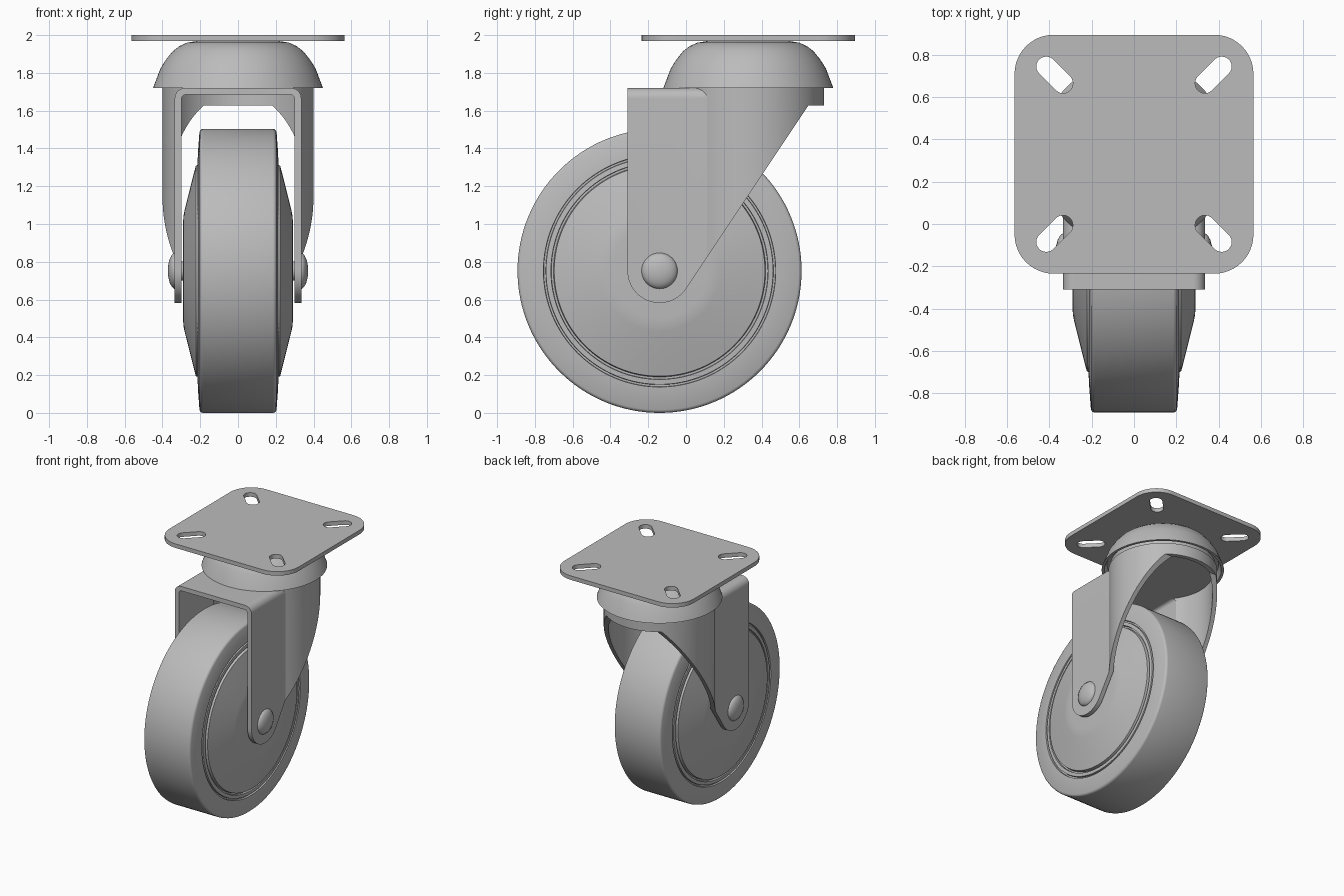
import bpy, bmesh, math
from mathutils import Matrix, Vector

if "Cube" in bpy.data.objects:
    bpy.data.objects.remove(bpy.data.objects["Cube"], do_unlink=True)

grey = bpy.data.materials.new("plain grey")
grey.use_nodes = True
grey.diffuse_color = (0.5, 0.5, 0.5, 1)
grey.node_tree.nodes["Principled BSDF"].inputs["Base Color"].default_value = (0.5, 0.5, 0.5, 1)

AXLE = Vector((0, -0.14, 0.752))
SWIVEL_Y = 0.33


def finish(name, bm):
    bmesh.ops.remove_doubles(bm, verts=bm.verts, dist=1e-5)
    bmesh.ops.recalc_face_normals(bm, faces=bm.faces)
    mesh = bpy.data.meshes.new(name)
    bm.to_mesh(mesh)
    bm.free()
    mesh.materials.append(grey)
    obj = bpy.data.objects.new(name, mesh)
    bpy.context.collection.objects.link(obj)
    return obj


def activate(obj):
    bpy.ops.object.select_all(action='DESELECT')
    obj.select_set(True)
    bpy.context.view_layer.objects.active = obj


def smooth(obj, angle=35):
    activate(obj)
    bpy.ops.object.shade_smooth_by_angle(angle=math.radians(angle))


def lathe(name, profile, matrix, steps=96):
    """Spin (radius, height) points about z, then place with the matrix."""
    bm = bmesh.new()
    verts = [bm.verts.new((r, 0, h)) for r, h in profile]
    edges = [bm.edges.new(pair) for pair in zip(verts, verts[1:])]
    bmesh.ops.spin(bm, geom=verts + edges, cent=(0, 0, 0), axis=(0, 0, 1),
                   angle=math.tau, steps=steps, use_merge=True)
    bm.transform(matrix)
    return finish(name, bm)


def prism(name, points, axis, low, high):
    """Extrude a 2D outline along the x, y or z axis."""
    place = {'x': lambda a, b: (low, a, b),
             'y': lambda a, b: (a, low, b),
             'z': lambda a, b: (a, b, low)}[axis]
    bm = bmesh.new()
    face = bm.faces.new([bm.verts.new(place(*p)) for p in points])
    out = bmesh.ops.extrude_face_region(bm, geom=[face])
    move = Vector([high - low if axis == c else 0 for c in 'xyz'])
    bmesh.ops.translate(bm, vec=move,
                        verts=[v for v in out['geom'] if isinstance(v, bmesh.types.BMVert)])
    return finish(name, bm)


def arc(cx, cy, r, start, end, n=12):
    angles = [math.radians(start + (end - start) * i / n) for i in range(n + 1)]
    return [(cx + r * math.cos(a), cy + r * math.sin(a)) for a in angles]


def combine(target, tool, operation):
    tool.hide_render = True
    mod = target.modifiers.new("combine", 'BOOLEAN')
    mod.operation, mod.solver, mod.object = operation, 'EXACT', tool
    activate(target)
    bpy.ops.object.modifier_apply(modifier=mod.name)
    bpy.data.objects.remove(tool, do_unlink=True)


# Mounting plate with rounded corners and four diagonal slots
half, corner = 0.565, 0.185
outline = []
for k, (sx, sy) in enumerate([(1, 1), (-1, 1), (-1, -1), (1, -1)]):
    outline += arc(sx * (half - corner), SWIVEL_Y + sy * (half - corner),
                   corner, 90 * k, 90 * k + 90)
plate = prism("mounting_plate", outline, 'z', 1.968, 2.0)
for k in range(4):
    a = math.radians(45 + 90 * k)
    slot = arc(0.587, 0, 0.047, -90, 90) + arc(0.475, 0, 0.047, 90, 270)
    turned = [(x * math.cos(a) - y * math.sin(a),
               SWIVEL_Y + x * math.sin(a) + y * math.cos(a)) for x, y in slot]
    combine(plate, prism("slot_cutter", turned, 'z', 1.9, 2.1), 'DIFFERENCE')
smooth(plate)

# Swivel dome with a hollow lip over the fork
dome = [(0, 1.968), (0.22, 1.968), (0.27, 1.96), (0.31, 1.942), (0.345, 1.915),
        (0.38, 1.872), (0.41, 1.825), (0.45, 1.72), (0.43, 1.72), (0.41, 1.765),
        (0.385, 1.765), (0.385, 1.715), (0, 1.715)]
smooth(lathe("swivel_dome", dome, Matrix.Translation((0, SWIVEL_Y, 0))))


# Fork: rounded channel joined to a round housing, hollowed, then cut to the leg shape
def channel(name, w, top, r, bottom, y0):
    pts = [(w, bottom)] + arc(w - r, top - r, r, 0, 90)
    pts += arc(r - w, top - r, r, 90, 180) + [(-w, bottom)]
    return prism(name, pts, 'y', y0, SWIVEL_Y)


def housing(name, r, top, bottom):
    return prism(name, arc(0, SWIVEL_Y, r, 0, 360, 96)[:-1], 'z', bottom, top)


fork = channel("fork", 0.335, 1.72, 0.055, 0.5, -0.31)
combine(fork, housing("housing_outer", 0.4, 1.72, 0.5), 'UNION')
combine(fork, channel("channel_cutter", 0.3, 1.685, 0.025, 0.4, -0.5), 'DIFFERENCE')
combine(fork, housing("housing_cutter", 0.365, 1.685, 0.4), 'DIFFERENCE')
leg_shape = [(-0.31, 1.9)] + arc(AXLE.y, AXLE.z, 0.17, 180, 326.8, 24)
leg_shape += [(0.648, 1.628), (0.9, 1.628), (0.9, 1.9)]
combine(fork, prism("leg_shape_cutter", leg_shape, 'x', -1, 1), 'INTERSECT')
smooth(fork, 30)

# Wheel: tread, two thin grooves and a bulging hub, the same on both sides
along_x = Matrix.Translation(AXLE) @ Matrix.Rotation(math.pi / 2, 4, 'Y')
side = [(0.752, 0.185), (0.75, 0.193), (0.744, 0.2), (0.736, 0.204), (0.615, 0.213),
        (0.613, 0.198), (0.603, 0.198), (0.601, 0.213), (0.575, 0.215), (0.573, 0.198),
        (0.562, 0.198), (0.558, 0.223), (0.5, 0.238), (0.32, 0.283), (0.29, 0.289),
        (0.25, 0.291), (0, 0.291)]
smooth(lathe("wheel", [(r, -h) for r, h in reversed(side)] + side, along_x, 128), 40)

# Axle with a domed head on each end
head = [(0.05, 0.28), (0.05, 0.33), (0.095, 0.33), (0.095, 0.338), (0.083, 0.351),
        (0.065, 0.361), (0.035, 0.369), (0, 0.371)]
smooth(lathe("axle", [(0, -0.371)] + [(r, -h) for r, h in reversed(head[:-1])] + head,
             along_x, 48), 50)
